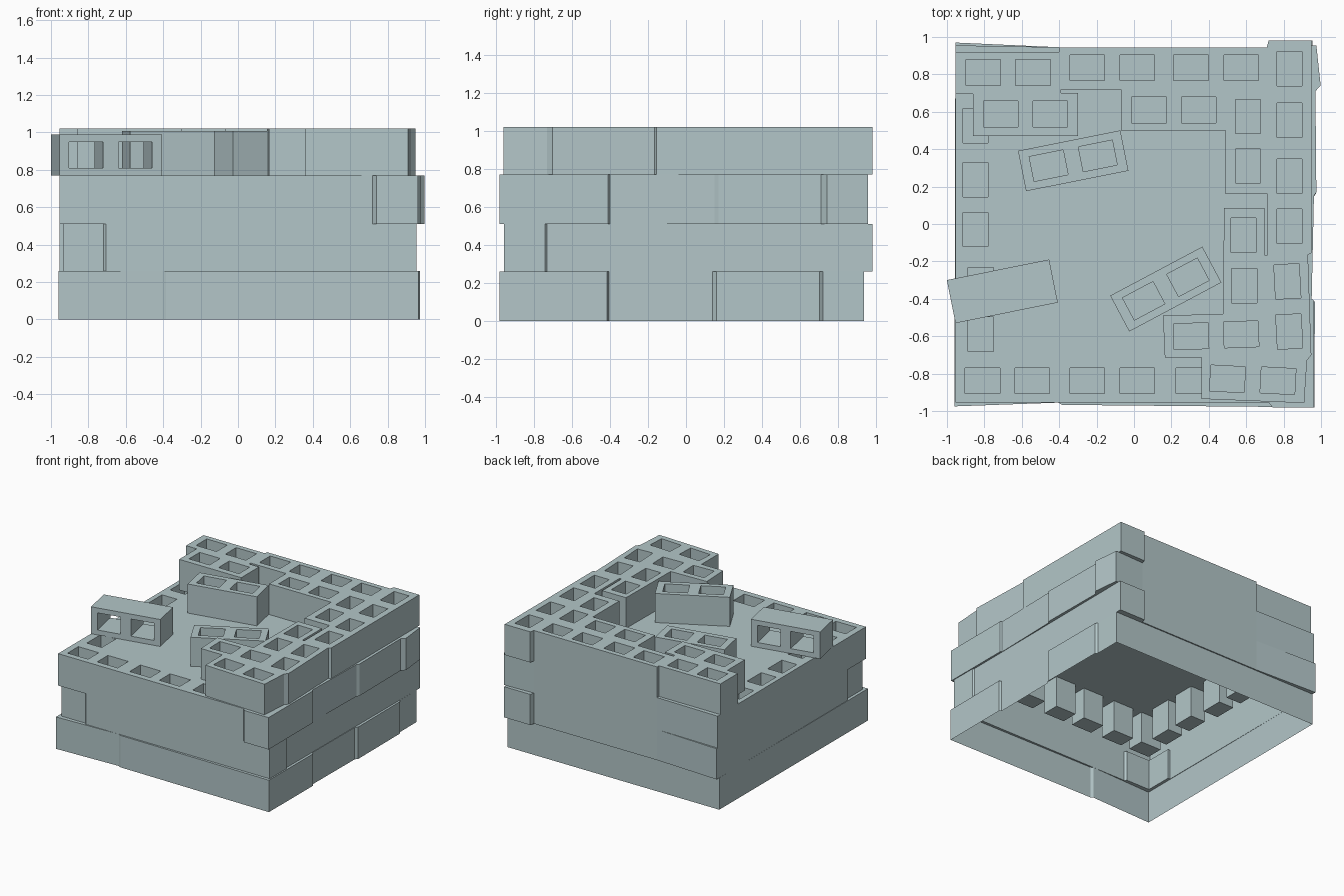
import bpy, bmesh, math
from mathutils import Matrix

mat = bpy.data.materials.new("pale_concrete")
mat.diffuse_color = (0.45, 0.565, 0.58, 1)


def make_object(name, bm):
    bmesh.ops.recalc_face_normals(bm, faces=bm.faces[:])
    me = bpy.data.meshes.new(name)
    bm.to_mesh(me)
    bm.free()
    me.materials.append(mat)
    ob = bpy.data.objects.new(name, me)
    bpy.context.collection.objects.link(ob)
    return ob


def prism(name, outline, z0, z1):
    bm = bmesh.new()
    f = bm.faces.new([bm.verts.new((x, y, z0)) for x, y in outline])
    top = bmesh.ops.extrude_face_region(bm, geom=[f])["geom"]
    for v in top:
        if isinstance(v, bmesh.types.BMVert):
            v.co.z = z1
    return make_object(name, bm)


def add_box(bm, x, y, w, d, z0, z1, deg=0):
    m = (Matrix.Translation((x, y, (z0 + z1) / 2)) @ Matrix.Rotation(math.radians(deg), 4, 'Z')
         @ Matrix.Diagonal((w, d, z1 - z0, 1)))
    bmesh.ops.create_cube(bm, size=1, matrix=m)


def boolean(ob, other, op):
    mod = ob.modifiers.new("cut", 'BOOLEAN')
    mod.operation = op
    mod.solver = 'EXACT'
    mod.object = other
    bpy.context.view_layer.objects.active = ob
    bpy.ops.object.modifier_apply(modifier=mod.name)
    bpy.data.objects.remove(other)


def cut_holes(ob, along_x, along_y, z0, z1):
    bm = bmesh.new()
    for x, y, deg in along_x:
        add_box(bm, x, y, 0.185, 0.138, z0, z1, deg)
    for x, y, deg in along_y:
        add_box(bm, x, y, 0.135, 0.183, z0, z1, deg)
    boolean(ob, make_object("hole_cutter", bm), 'DIFFERENCE')


# Three full courses of the stack, each with slightly shifted blocks
stack = prism("block_stack", [
    (-0.96, -0.975), (-0.405, -0.955), (-0.385, -0.967), (0.965, -0.98), (0.967, -0.415),
    (0.95, -0.405), (0.955, 0.14), (0.972, 0.16), (0.97, 0.70), (0.955, 0.72),
    (0.955, 0.935), (-0.955, 0.935)], 0, 0.26)
course_2 = prism("course_2", [
    (-0.935, -0.94), (-0.72, -0.94), (-0.705, -0.955), (0.955, -0.955), (0.955, -0.74),
    (0.945, -0.73), (0.955, 0.98), (0.72, 0.98), (0.71, 0.945), (-0.40, 0.945),
    (-0.955, 0.97), (-0.955, -0.72), (-0.935, -0.72)], 0.26, 0.51)
course_3 = prism("course_3", [
    (-0.955, -0.955), (0.72, -0.955), (0.74, -0.98), (0.962, -0.98), (0.962, -0.41),
    (0.95, -0.40), (0.962, 0.15), (0.975, 0.17), (0.97, 0.71), (0.998, 0.74),
    (0.975, 0.955), (0.71, 0.945), (-0.40, 0.945), (-0.955, 0.955)], 0.51, 0.77)
boolean(stack, course_2, 'UNION')
boolean(stack, course_3, 'UNION')

# Open cells along the front and left of the third course
cut_holes(stack,
          [(x, -0.838, 0) for x in (-0.81, -0.543, -0.25, 0.018, 0.318)],
          [(-0.848, y, 0) for y in (0.525, 0.237, -0.03)] + [(-0.82, y, 0) for y in (-0.325, -0.59)],
          0.515, 0.80)

# Partly unloaded top course, wrapping the back and right
course_4 = prism("course_4", [
    (0.36, -0.935), (0.91, -0.957), (0.925, -0.73), (0.948, -0.70), (0.93, -0.165),
    (0.95, -0.155), (0.95, 0.98), (0.72, 0.98), (0.71, 0.945), (-0.40, 0.945),
    (-0.40, 0.92), (-0.955, 0.92), (-0.955, 0.695), (-0.86, 0.695), (-0.86, 0.47),
    (-0.30, 0.47), (-0.30, 0.70), (-0.39, 0.70), (-0.39, 0.72), (-0.07, 0.72),
    (-0.07, 0.50), (0.49, 0.50), (0.49, 0.16), (0.715, 0.16), (0.715, -0.165),
    (0.697, -0.165), (0.697, 0.085), (0.482, 0.085), (0.475, -0.48), (0.155, -0.49),
    (0.165, -0.715), (0.36, -0.715)], 0.77, 1.02)
boolean(stack, course_4, 'UNION')
cut_holes(stack,
          [(-0.805, 0.81, 0), (-0.54, 0.81, 0), (-0.25, 0.835, 0), (0.017, 0.835, 0),
           (0.305, 0.835, 0), (0.573, 0.835, 0), (-0.713, 0.588, 0), (-0.447, 0.588, 0),
           (0.08, 0.61, 0), (0.347, 0.61, 0), (0.305, -0.60, 2), (0.573, -0.59, 2),
           (0.50, -0.828, -3), (0.77, -0.838, -3)],
          [(0.832, y, 0) for y in (0.83, 0.555, 0.255, -0.012)]
          + [(0.61, 0.575, 0), (0.61, 0.31, 0), (0.585, -0.06, 0), (0.59, -0.33, 0),
             (0.82, -0.307, 3), (0.83, -0.575, 3)],
          0.775, 1.05)

# Hollow underside: remove the bottom face
bm = bmesh.new()
bm.from_mesh(stack.data)
low = [f for f in bm.faces if all(v.co.z < 0.001 for v in f.verts)]
bmesh.ops.delete(bm, geom=low, context='FACES')
bm.to_mesh(stack.data)
bm.free()


# Loose two-cell blocks lying on the stack
def loose_block(name, x, y, deg, depth, height, upright=True):
    bm = bmesh.new()
    add_box(bm, 0, 0, 0.558, depth, 0, height)
    ob = make_object(name, bm)
    bm = bmesh.new()
    for s in (-1, 1):
        if upright:
            add_box(bm, s * 0.134, 0, 0.185, 0.135, -0.1, height + 0.1)
        else:
            add_box(bm, s * 0.134, 0, 0.185, depth + 0.2, 0.04, 0.18)
    boolean(ob, make_object("cell_cutter", bm), 'DIFFERENCE')
    ob.location = (x, y, 0.77)
    ob.rotation_euler.z = math.radians(deg)


loose_block("loose_block_back", -0.325, 0.338, 11.3, 0.22, 0.237)
loose_block("loose_block_front", 0.17, -0.348, 28, 0.217, 0.237)
loose_block("loose_block_on_side", -0.704, -0.36, 11.4, 0.235, 0.22, False)
